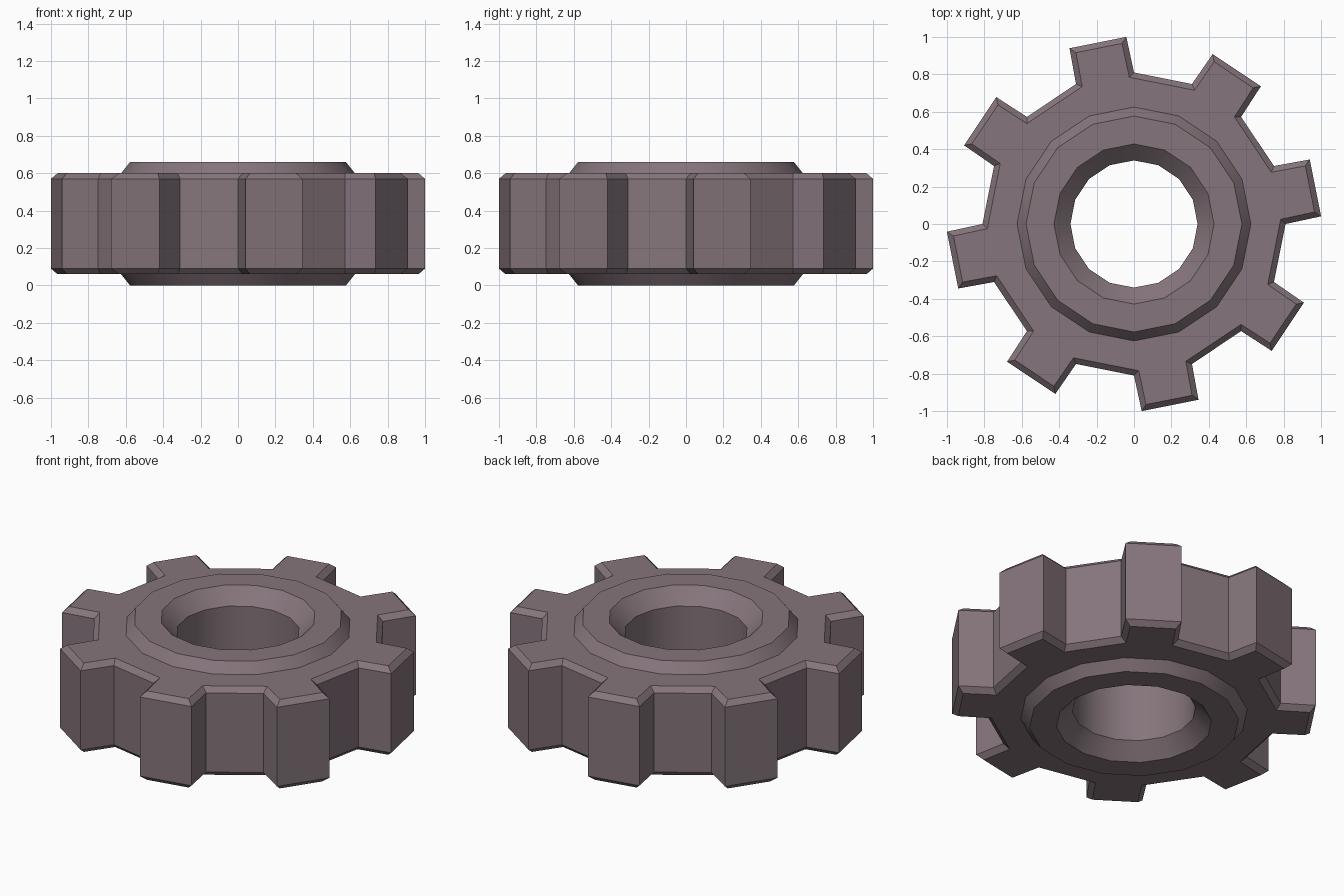
import bpy, bmesh, math
from mathutils import Vector

if "Cube" in bpy.data.objects:
    bpy.data.objects.remove(bpy.data.objects["Cube"])

ROOT_R, TIP_D, TIP_W, BEVEL = 0.81, 0.989, 0.155, 0.03
STEP = math.radians(22.5)


def polar(r, a):
    return Vector((r * math.cos(a), r * math.sin(a)))


# gear outline: 16-sided body with every other side pulled out as a tooth
outline = []
for k in range(8):
    a = 2 * k * STEP
    mid = polar(1, a + STEP / 2)
    side = Vector((-mid.y, mid.x))
    outline += [polar(ROOT_R, a), mid * TIP_D - side * TIP_W,
                mid * TIP_D + side * TIP_W, polar(ROOT_R, a + STEP)]


def inset(points, d):
    """Mitred inward offset of a counter-clockwise outline."""
    res = []
    for i, p in enumerate(points):
        e1 = (p - points[i - 1]).normalized()
        e2 = (points[(i + 1) % len(points)] - p).normalized()
        n1, n2 = Vector((-e1.y, e1.x)), Vector((-e2.y, e2.x))
        res.append(p + (n1 + n2) * d / (1 + n1.dot(n2)))
    return res


bm = bmesh.new()


def ring(points, z):
    return [bm.verts.new((p.x, p.y, z)) for p in points]


def bridge(rings):
    for a, b in zip(rings, rings[1:]):
        n = len(a)
        for i in range(n):
            j = (i + 1) % n
            bm.faces.new((a[i], a[j], b[j], b[i]))


# toothed rim with chamfered top and bottom edges
small = inset(outline, BEVEL)
rim = [ring(small, 0.06), ring(outline, 0.09), ring(outline, 0.57), ring(small, 0.60)]
bridge(rim)

# raised hub on both sides and chamfered bore
profile = [(0.625, 0.60), (0.577, 0.66), (0.428, 0.66), (0.34, 0.572),
           (0.34, 0.088), (0.428, 0.0), (0.577, 0.0), (0.625, 0.06)]
hub = [ring([polar(r, i * STEP) for i in range(16)], z) for r, z in profile]
bridge(hub)

# flat plates joining hub and rim
for h, r in ((hub[0], rim[3]), (hub[-1], rim[0])):
    for k in range(8):
        a, b, c = h[2 * k], h[2 * k + 1], h[(2 * k + 2) % 16]
        o = [r[(4 * k + i) % 32] for i in range(5)]
        bm.faces.new((a, o[0], o[3], b))
        bm.faces.new((o[0], o[1], o[2], o[3]))
        bm.faces.new((b, o[3], o[4], c))

bmesh.ops.recalc_face_normals(bm, faces=bm.faces)
mesh = bpy.data.meshes.new("gear_wheel")
bm.to_mesh(mesh)
bm.free()
gear = bpy.data.objects.new("gear_wheel", mesh)
bpy.context.collection.objects.link(gear)

mat = bpy.data.materials.new("mauve grey metal")
mat.diffuse_color = (0.235, 0.178, 0.2, 1)
mat.use_nodes = True
mat.node_tree.nodes["Principled BSDF"].inputs["Base Color"].default_value = mat.diffuse_color
mesh.materials.append(mat)

bpy.context.view_layer.objects.active = gear
gear.select_set(True)
bpy.ops.object.shade_smooth_by_angle(angle=math.radians(30))
